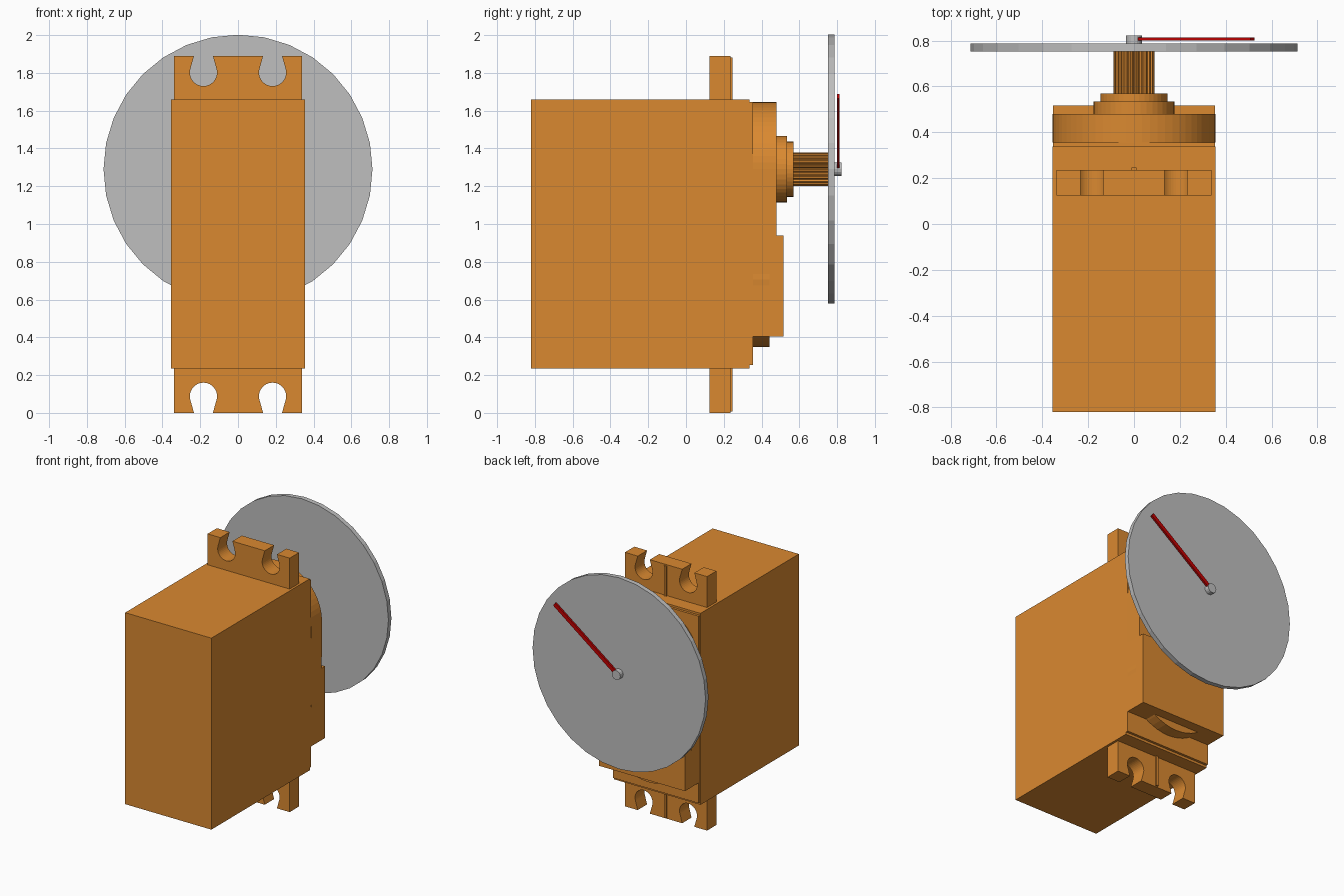
import bpy, bmesh
from math import sin, cos, pi, atan2, acos, hypot
from mathutils import Matrix

if "Cube" in bpy.data.objects:
    bpy.data.objects.remove(bpy.data.objects["Cube"])


def material(name, rgb):
    m = bpy.data.materials.new(name)
    m.diffuse_color = (*rgb, 1)
    m.use_nodes = True
    m.node_tree.nodes["Principled BSDF"].inputs["Base Color"].default_value = m.diffuse_color
    return m


ORANGE = material("orange_plastic", (0.70, 0.25, 0.03))
GREY = material("grey_metal", (0.52, 0.52, 0.52))
RED = material("red_paint", (0.55, 0.0, 0.0))
AXIS_Z = 1.29  # height of the output shaft


def prism(name, profile, y0, y1, mat):
    """Extrude an (x, z) outline from y0 to y1."""
    bm = bmesh.new()
    face = bm.faces.new([bm.verts.new((x, y0, z)) for x, z in profile])
    ext = bmesh.ops.extrude_face_region(bm, geom=[face])["geom"]
    bmesh.ops.translate(bm, vec=(0, y1 - y0, 0),
                        verts=[v for v in ext if isinstance(v, bmesh.types.BMVert)])
    bmesh.ops.recalc_face_normals(bm, faces=bm.faces[:])
    me = bpy.data.meshes.new(name)
    bm.to_mesh(me)
    bm.free()
    me.materials.append(mat)
    ob = bpy.data.objects.new(name, me)
    bpy.context.collection.objects.link(ob)
    return ob


def rect(x0, x1, z0, z1):
    return [(x0, z0), (x1, z0), (x1, z1), (x0, z1)]


def arc(cx, cz, r, a0, a1, n):
    return [(cx + r * cos(a0 + (a1 - a0) * i / n), cz + r * sin(a0 + (a1 - a0) * i / n))
            for i in range(n + 1)]


def circle(r, n, cz=AXIS_Z):
    return arc(0, cz, r, 0, 2 * pi, n)[:-1]


# Main case with a slightly smaller lid step
prism("case", rect(-0.355, 0.355, 0.235, 1.66), -0.82, 0.337, ORANGE)
prism("case_lid", rect(-0.353, 0.353, 0.253, 1.645), 0.337, 0.355, ORANGE)

# Gearbox cover: rounded at the top, straight sides down to the raised block
prism("gearbox_cover", [(-0.353, 0.94), (0.353, 0.94)] + arc(0, AXIS_Z, 0.355, 0, pi, 32),
      0.355, 0.48, ORANGE)
prism("raised_block", rect(-0.353, 0.353, 0.405, 0.94), 0.355, 0.517, ORANGE)
prism("round_boss", circle(0.355, 48, 0.705), 0.355, 0.443, ORANGE)

# Shaft collars
prism("large_collar", circle(0.176, 40), 0.48, 0.534, ORANGE)
prism("small_collar", circle(0.146, 40), 0.534, 0.57, ORANGE)

# Splined shaft
teeth = 25
spline = []
for i in range(teeth):
    for k, r in ((0, 0.081), (0.3, 0.081), (0.5, 0.09), (0.8, 0.09)):
        a = 2 * pi * (i + k) / teeth
        spline.append((r * cos(a), AXIS_Z + r * sin(a)))
prism("splined_shaft", spline, 0.57, 0.752, ORANGE)


# Mounting flanges with two keyhole slots each
def keyhole(cx, cz, r, half, edge):
    """Slot outline, right to left, with its sides tangent to the round end."""
    d = hypot(half, edge - cz)
    a = atan2(edge - cz, half) - acos(r / d)
    return ([(cx + half, edge)] + arc(cx, cz, r, a, -pi - a, 24) + [(cx - half, edge)])


top_edge, r_slot = 1.89, 0.072
flange = [(-0.338, 1.65), (0.338, 1.65), (0.338, top_edge)]
for cx in (0.183, -0.183):
    flange += keyhole(cx, 1.802, r_slot, 0.05, top_edge)
flange.append((-0.338, top_edge))
rib = rect(-0.01, 0.01, 1.65, 1.882)
for side, flip in (("upper", False), ("lower", True)):
    for part, shape, y0, y1 in (("flange", flange, 0.125, 0.235), ("flange_rib", rib, 0.235, 0.247)):
        pts = [(x, top_edge - z) for x, z in shape] if flip else shape
        prism(f"{side}_{part}", pts, y0, y1, ORANGE)

# Dial disc, centre pin and pointer
prism("dial_disc", circle(0.712, 32), 0.752, 0.787, GREY)
prism("centre_pin", circle(0.035, 16), 0.787, 0.822, GREY)
pointer = prism("pointer", rect(0.02, 0.645, -0.014, 0.014), 0.799, 0.813, RED)
pointer.data.transform(Matrix.Translation((0, 0, AXIS_Z)) @ Matrix.Rotation(-atan2(0.385, 0.515), 4, 'Y'))
